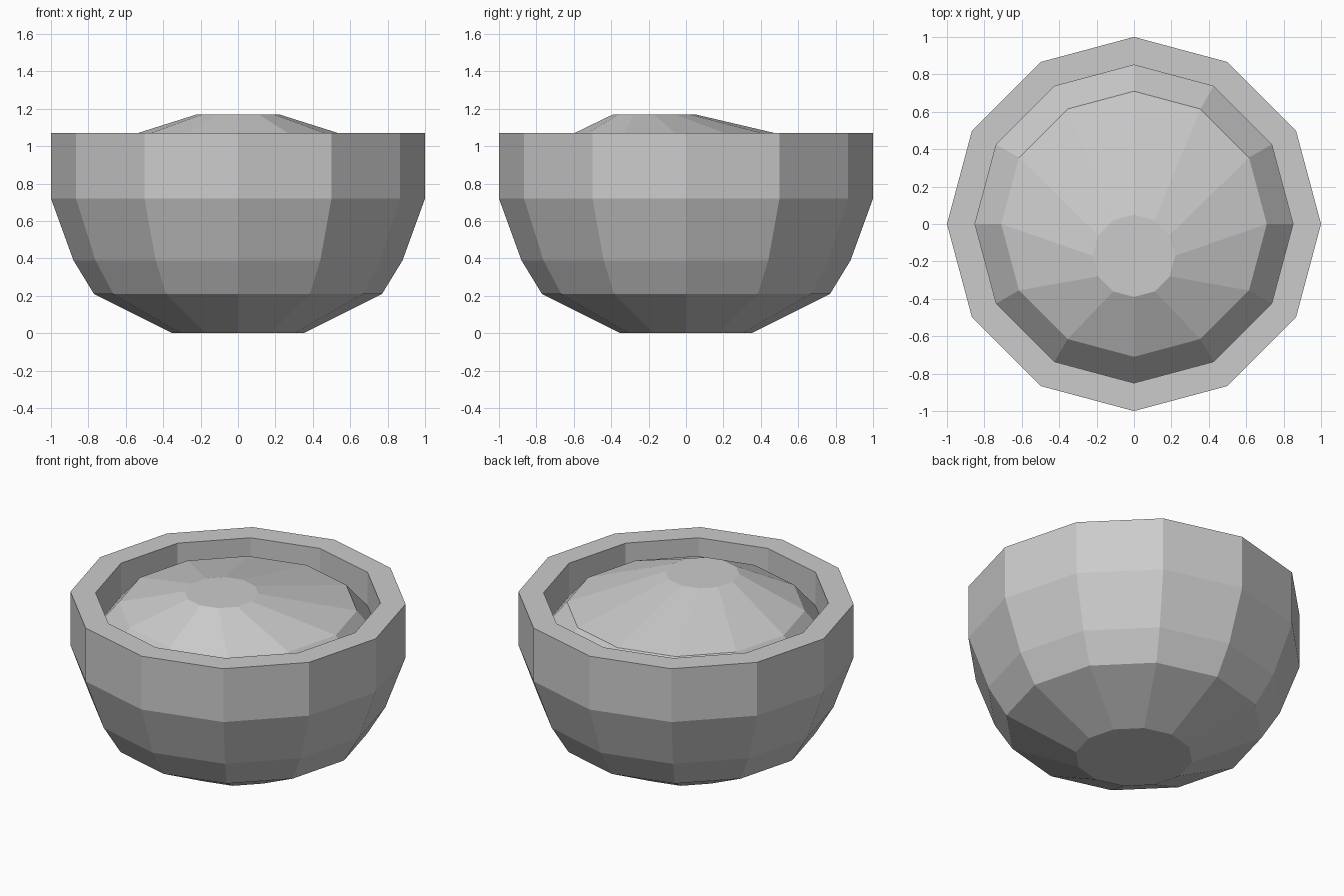
import bpy, bmesh
from math import sin, cos, pi

cube = bpy.data.objects.get("Cube")
if cube:
    bpy.data.objects.remove(cube, do_unlink=True)

SIDES = 12

grey = bpy.data.materials.new("light_grey")
grey.use_nodes = True
colour = (0.6, 0.6, 0.6, 1)
grey.diffuse_color = colour
grey.node_tree.nodes["Principled BSDF"].inputs["Base Color"].default_value = colour


def lathe(name, rings):
    """Skin a stack of (radius, height, y offset) rings and cap both ends."""
    bm = bmesh.new()
    loops = [[bm.verts.new((r * cos(2 * pi * i / SIDES),
                            r * sin(2 * pi * i / SIDES) + y, z))
              for i in range(SIDES)] for r, z, y in rings]
    for low, high in zip(loops, loops[1:]):
        for i in range(SIDES):
            j = (i + 1) % SIDES
            bm.faces.new((low[i], low[j], high[j], high[i]))
    bm.faces.new(loops[0][::-1])
    bm.faces.new(loops[-1])
    bmesh.ops.recalc_face_normals(bm, faces=bm.faces)
    mesh = bpy.data.meshes.new(name)
    bm.to_mesh(mesh)
    bm.free()
    mesh.materials.append(grey)
    obj = bpy.data.objects.new(name, mesh)
    bpy.context.collection.objects.link(obj)
    return obj


# Bowl: outer wall, flat rim, straight inner wall and floor
lathe("bowl", [(0.35, 0, 0), (0.77, 0.21, 0), (0.88, 0.39, 0), (1, 0.72, 0),
               (1, 1.07, 0), (0.85, 1.07, 0), (0.85, 0.8, 0)])

# Filling: steep skirt, then a mound whose flat peak leans to the front
lathe("filling", [(0.85, 0.85, 0), (0.71, 1.015, 0), (0.22, 1.17, -0.17)])
